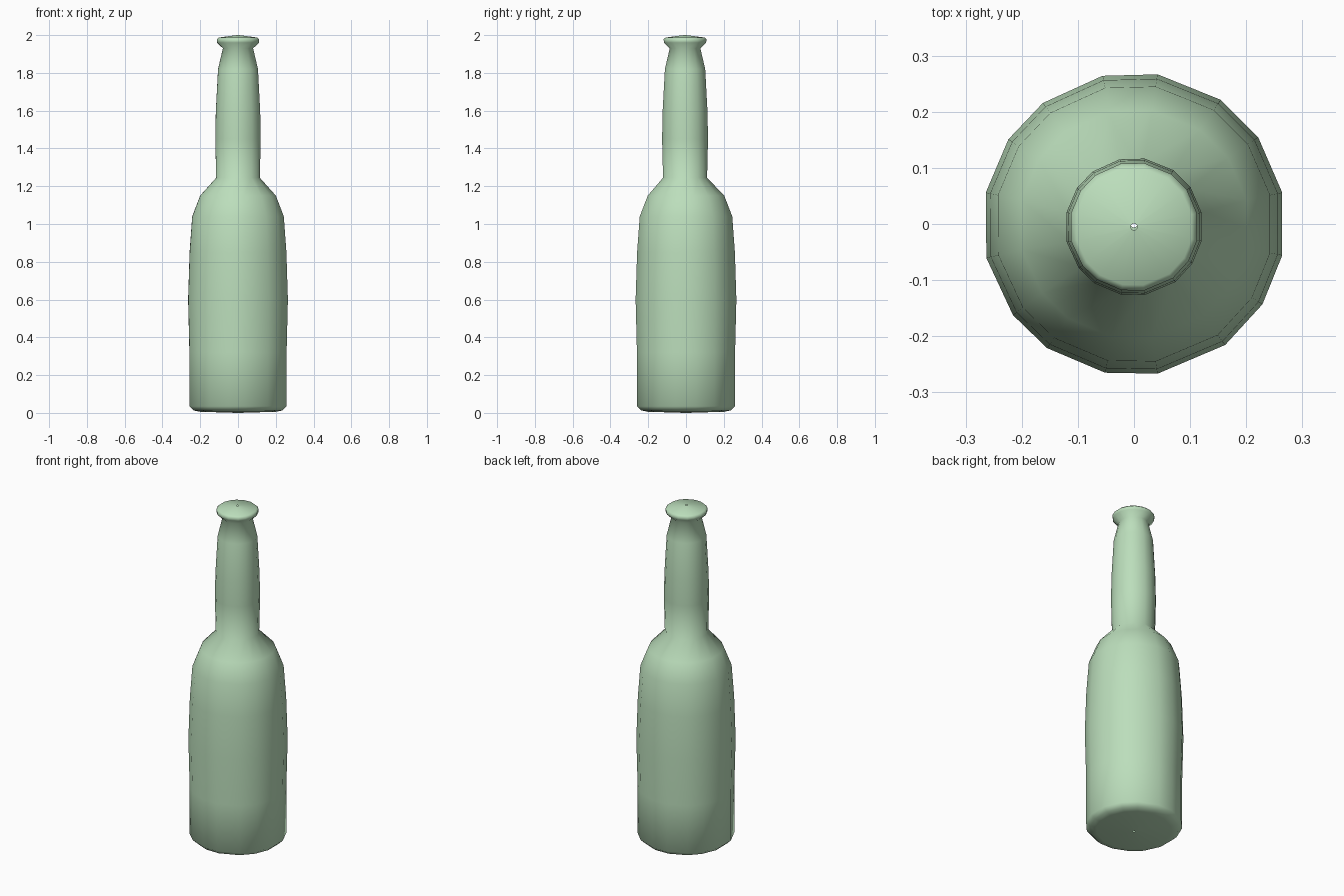
import bpy, bmesh
from math import sin, cos, radians

cube = bpy.data.objects.get("Cube")
if cube:
    bpy.data.objects.remove(cube)

# Pale green glass
glass = bpy.data.materials.new("pale_green")
glass.use_nodes = True
color = (0.50, 0.73, 0.50, 1)
glass.diffuse_color = color
glass.node_tree.nodes["Principled BSDF"].inputs["Base Color"].default_value = color

# Slightly uneven hand-made corners around the axis, in degrees
angles = [12, 35, 55, 81, 102, 127, 146, 168, 193, 217, 235, 259, 279, 307, 328, 348]

# Outline from base to mouth: radius, height
base = [(0.006, 0.0), (0.205, 0.006), (0.24, 0.013), (0.263, 0.035)]
body = [(0.263, 0.32), (0.27, 0.6), (0.262, 0.85), (0.248, 1.04)]
shoulder = [(0.205, 1.15), (0.118, 1.245)]
neck = [(0.123, 1.45), (0.12, 1.6), (0.108, 1.82), (0.082, 1.93)]
lip = [(0.113, 1.96), (0.115, 1.978), (0.105, 1.987), (0.006, 2.0)]
outline = base + body + shoulder + neck + lip


def loft(name, profile, material):
    """Skin rings of the profile; the narrow rings lean a touch to the front."""
    bm = bmesh.new()
    rings = []
    for r, z in profile:
        lean = -0.005 if z > 1.2 else 0
        rings.append([bm.verts.new((r * cos(radians(a)), r * sin(radians(a)) + lean, z))
                      for a in angles])
    n = len(angles)
    for low, high in zip(rings, rings[1:]):
        for i in range(n):
            j = (i + 1) % n
            bm.faces.new((low[i], low[j], high[j], high[i]))
    for face in bm.faces:
        face.smooth = True
    mesh = bpy.data.meshes.new(name)
    bm.to_mesh(mesh)
    bm.free()
    mesh.materials.append(material)
    obj = bpy.data.objects.new(name, mesh)
    bpy.context.collection.objects.link(obj)
    return obj


loft("bottle", outline, glass)
